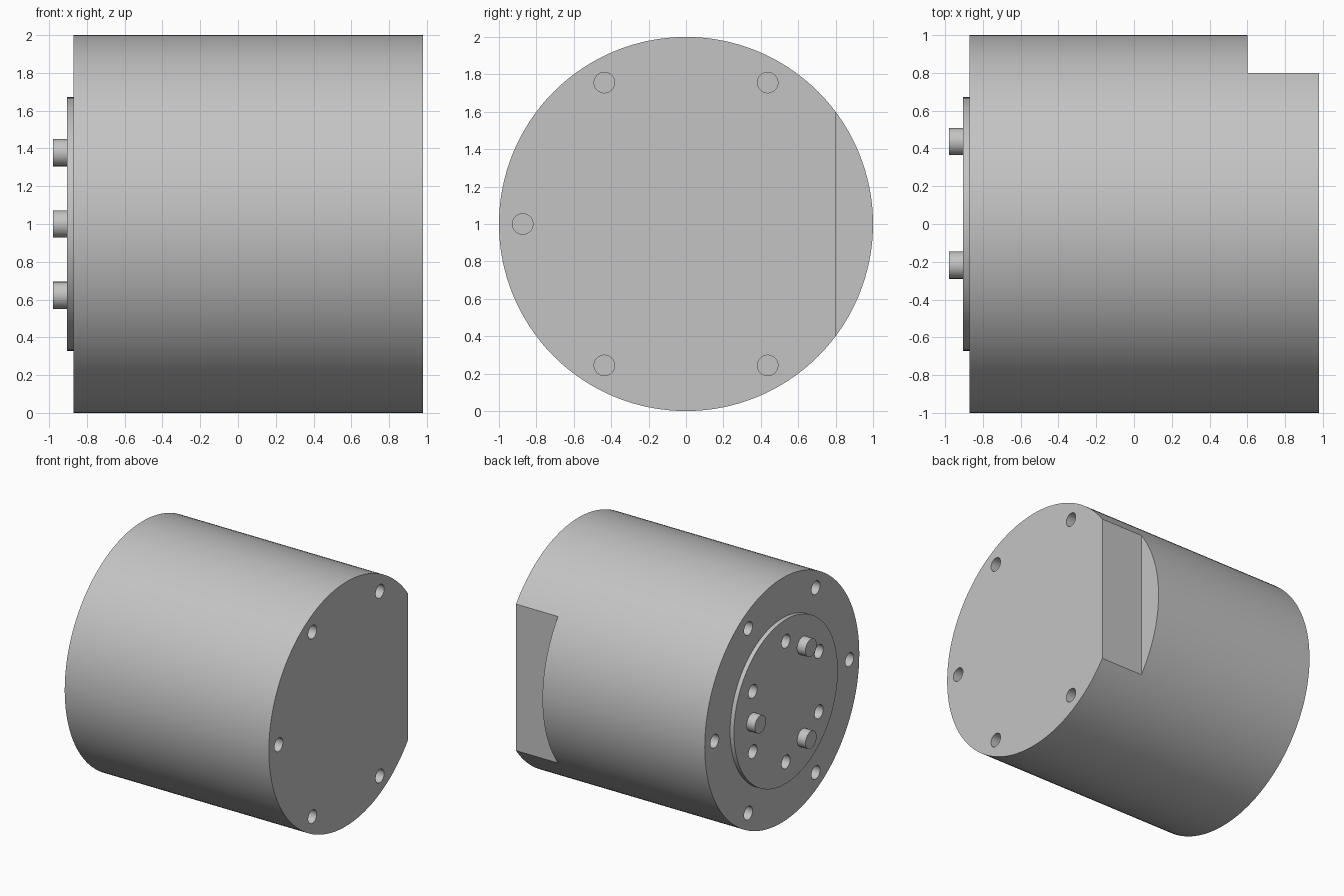
import bpy, math
from mathutils import Matrix, Vector

old = bpy.data.objects.get("Cube")
if old:
    bpy.data.objects.remove(old, do_unlink=True)

# One plain metal colour
metal = bpy.data.materials.new("light grey metal")
metal.use_nodes = True
grey = (0.55, 0.55, 0.55, 1)
metal.diffuse_color = grey
metal.node_tree.nodes["Principled BSDF"].inputs["Base Color"].default_value = grey

MID = 1.0            # height of the main axis
FRONT, BACK = 0.98, -0.87
BOSS = -0.905        # outer face of the round boss
TIP = -0.98          # ends of the pins
HOLE = 0.055
DEPTH = 0.25


def rod(name, radius, x0, x1, y=0, z=0, sides=48):
    """Cylinder along x, placed relative to the main axis."""
    bpy.ops.mesh.primitive_cylinder_add(vertices=sides, radius=radius, depth=x1 - x0)
    ob = bpy.context.object
    ob.name = name
    ob.data.transform(Matrix.Translation(((x0 + x1) / 2, y, MID + z))
                      @ Matrix.Rotation(math.pi / 2, 4, "Y"))
    ob.data.materials.append(metal)
    return ob


def ring(radius, angles):
    return [(radius * math.cos(math.radians(a)), radius * math.sin(math.radians(a)))
            for a in angles]


def cut(target, cutters):
    for cutter in cutters:
        mod = target.modifiers.new("cut", "BOOLEAN")
        mod.operation = "DIFFERENCE"
        mod.solver = "EXACT"
        mod.object = cutter
    bpy.context.view_layer.objects.active = target
    for mod in list(target.modifiers):
        bpy.ops.object.modifier_apply(modifier=mod.name)


def smooth(ob):
    bpy.ops.object.select_all(action="DESELECT")
    ob.select_set(True)
    bpy.context.view_layer.objects.active = ob
    bpy.ops.object.shade_smooth_by_angle(angle=math.radians(30))


# Main solids
body = rod("body", 1, BACK, FRONT, sides=128)
boss = rod("round_boss", 0.672, BOSS, BACK, sides=96)

# Flat notch cutter
bpy.ops.mesh.primitive_cube_add(size=1)
notch = bpy.context.object
notch.name = "notch_cutter"
notch.data.transform(Matrix.Translation((1.1, 1.3, MID)) @ Matrix.Diagonal((1, 1, 3, 1)))
notch.data.materials.append(metal)

# Bolt holes: five on the notched end, six round the rim and six in the boss
end_holes = [rod("end_hole_cutter", HOLE, FRONT - DEPTH, FRONT + 0.1, y, z, 32)
             for y, z in ring(0.873, (60, 120, 180, 240, 300))]
rim_holes = [rod("rim_hole_cutter", HOLE, BACK - 0.1, BACK + DEPTH, y, z, 32)
             for y, z in ring(0.873, range(0, 360, 60))]
boss_holes = [rod("boss_hole_cutter", HOLE, BOSS - 0.1, BOSS + DEPTH, y, z, 32)
              for y, z in ring(0.494, range(30, 390, 60))]

cut(body, [notch] + end_holes + rim_holes + boss_holes)
cut(boss, boss_holes)
for cutter in [notch] + end_holes + rim_holes + boss_holes:
    bpy.data.objects.remove(cutter, do_unlink=True)

# Three locating pins
pins = [rod("locating_pin", 0.072, TIP, BOSS, y, z)
        for y, z in ring(0.436, (0, 120, 240))]

for ob in [body, boss] + pins:
    smooth(ob)
